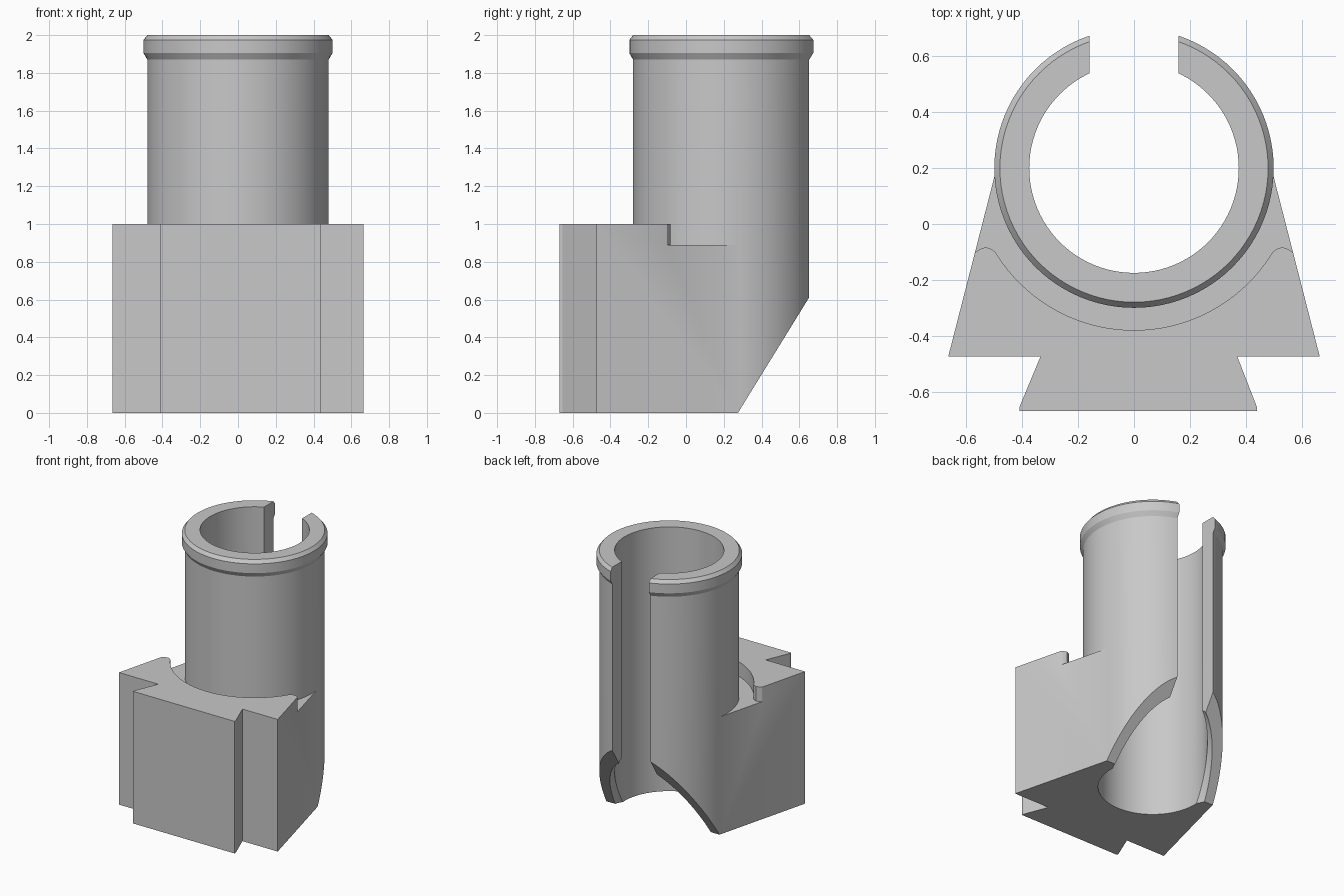
import bpy, bmesh
from math import sin, cos, pi, radians

if "Cube" in bpy.data.objects:
    bpy.data.objects.remove(bpy.data.objects["Cube"])

AXIS_Y = 0.2      # tube axis position
SEGMENTS = 96
SLOPE = 0.6 / 0.37  # rise of the slanted underside

grey = bpy.data.materials.new("light_grey")
grey.use_nodes = True
colour = (0.58, 0.58, 0.58, 1)
grey.diffuse_color = colour
grey.node_tree.nodes["Principled BSDF"].inputs["Base Color"].default_value = colour


def finish(name, bm):
    bmesh.ops.recalc_face_normals(bm, faces=bm.faces)
    mesh = bpy.data.meshes.new(name)
    bm.to_mesh(mesh)
    bm.free()
    mesh.materials.append(grey)
    obj = bpy.data.objects.new(name, mesh)
    bpy.context.collection.objects.link(obj)
    return obj


def prism(name, points, offset):
    """Extrude a closed 3D outline along an offset."""
    bm = bmesh.new()
    face = bm.faces.new([bm.verts.new(p) for p in points])
    result = bmesh.ops.extrude_face_region(bm, geom=[face], use_keep_orig=True)
    moved = [v for v in result["geom"] if isinstance(v, bmesh.types.BMVert)]
    bmesh.ops.translate(bm, verts=moved, vec=offset)
    return finish(name, bm)


def lathe(name, profile, shear=0):
    """Solid of revolution about the tube axis, optionally sheared along y."""
    bm = bmesh.new()
    rings = []
    for r, z in profile:
        ring = []
        for i in range(SEGMENTS):
            a = 2 * pi * i / SEGMENTS
            ring.append(bm.verts.new((r * cos(a), AXIS_Y + r * sin(a), z + shear * r * sin(a))))
        rings.append(ring)
    for low, high in zip(rings, rings[1:]):
        for i in range(SEGMENTS):
            j = (i + 1) % SEGMENTS
            bm.faces.new((low[i], low[j], high[j], high[i]))
    bm.faces.new(rings[0])
    bm.faces.new(rings[-1])
    return finish(name, bm)


def combine(target, tool, operation):
    mod = target.modifiers.new(operation, "BOOLEAN")
    mod.operation = operation
    mod.solver = "EXACT"
    mod.object = tool
    bpy.context.view_layer.objects.active = target
    bpy.ops.object.modifier_apply(modifier=mod.name)
    bpy.data.objects.remove(tool)


# Mounting block with a dovetail foot on the front
outline = [(-0.462, 0.317), (-0.665, -0.475), (-0.335, -0.475), (-0.41, -0.655),
           (-0.41, -0.67), (0.44, -0.67), (0.44, -0.655), (0.37, -0.475),
           (0.665, -0.475), (0.462, 0.317)]
bracket = prism("tube_bracket", [(x, y, 0) for x, y in outline], (0, 0, 1))

# Recess around the tube with rounded shoulders
arc = [(0.58 * cos(a), AXIS_Y + 0.58 * sin(a))
       for a in [radians(-90 + 57.7 * i / 24) for i in range(25)]]
half = arc + [(0.497, -0.1), (0.51, -0.09), (0.53, -0.083), (0.552, -0.09),
              (0.567, -0.1), (0.577, -0.115), (0.9, -0.115), (0.9, 1)]
recess = half + [(-x, y) for x, y in reversed(half[1:])]
combine(bracket, prism("recess_cutter", [(x, y, 0.89) for x, y in recess], (0, 0, 0.3)), "DIFFERENCE")

# Tube with a chamfered lip
tube = lathe("tube", [(0.48, 0), (0.48, 1.87), (0.5, 1.905), (0.5, 1.975), (0.48, 2)])
combine(bracket, tube, "UNION")

# Bore, rear slot and slanted underside
combine(bracket, lathe("bore_cutter", [(0.375, -0.2), (0.375, 2.2)]), "DIFFERENCE")
slot = [(-0.16, AXIS_Y, -0.3), (0.16, AXIS_Y, -0.3), (0.16, 1, -0.3), (-0.16, 1, -0.3)]
combine(bracket, prism("slot_cutter", slot, (0, 0, 2.6)), "DIFFERENCE")
wedge = [(-1, 0.275 + z / SLOPE, z) for z in (-0.2, 1)] + [(-1, 1.3, 1), (-1, 1.3, -0.2)]
combine(bracket, prism("slant_cutter", wedge, (2, 0, 0)), "DIFFERENCE")

# Softened inner edge of the slanted opening
base = (AXIS_Y - 0.275) * SLOPE
flare = lathe("flare_cutter", [(0.42, base - 0.04), (0.398, base + 0.03), (0.37, base + 0.1)], SLOPE)
combine(bracket, flare, "DIFFERENCE")

bpy.ops.object.select_all(action="DESELECT")
bracket.select_set(True)
bpy.context.view_layer.objects.active = bracket
bpy.ops.object.shade_smooth_by_angle(angle=radians(20))
